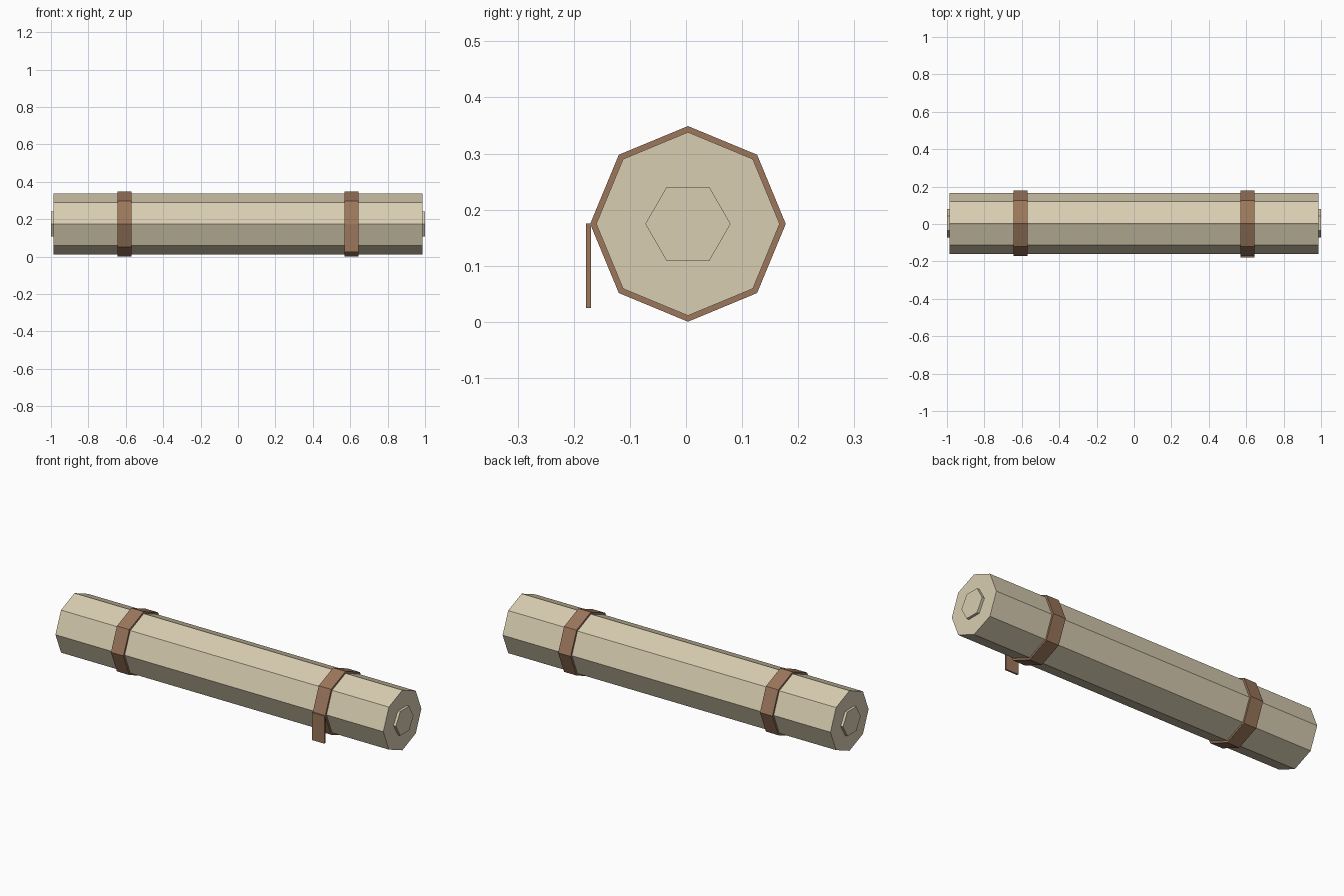
import bpy, bmesh, math
from mathutils import Vector

cube = bpy.data.objects.get("Cube")
if cube:
    bpy.data.objects.remove(cube, do_unlink=True)

AXIS_Y, AXIS_Z = 0.0035, 0.1747   # centre line of the roll


def material(name, rgb):
    m = bpy.data.materials.new(name)
    m.use_nodes = True
    m.diffuse_color = (*rgb, 1)
    m.node_tree.nodes["Principled BSDF"].inputs["Base Color"].default_value = (*rgb, 1)
    return m


cream = material("cream canvas", (0.69, 0.61, 0.44))
leather = material("brown leather", (0.33, 0.182, 0.106))


def finish(name, bm, mat):
    bmesh.ops.recalc_face_normals(bm, faces=bm.faces)
    mesh = bpy.data.meshes.new(name)
    bm.to_mesh(mesh)
    bm.free()
    mesh.materials.append(mat)
    obj = bpy.data.objects.new(name, mesh)
    bpy.context.collection.objects.link(obj)
    return obj


def ring(bm, x, radius, sides):
    pts = [2 * math.pi * i / sides for i in range(sides)]
    return [bm.verts.new((x, AXIS_Y + radius * math.cos(a), AXIS_Z + radius * math.sin(a)))
            for a in pts]


def skin(bm, a, b):
    n = len(a)
    for i in range(n):
        j = (i + 1) % n
        bm.faces.new((a[i], a[j], b[j], b[i]))


def prism(name, half_length, radius, sides, mat):
    bm = bmesh.new()
    a, b = (ring(bm, x, radius, sides) for x in (-half_length, half_length))
    skin(bm, a, b)
    bm.faces.new(a)
    bm.faces.new(b)
    return finish(name, bm, mat)


def strap(name, x, width, inner, outer):
    bm = bmesh.new()
    l, r = x - width / 2, x + width / 2
    loops = [ring(bm, px, rad, 8) for px, rad in ((l, outer), (r, outer), (r, inner), (l, inner))]
    for k in range(4):
        skin(bm, loops[k], loops[(k + 1) % 4])
    return finish(name, bm, leather)


# Rolled cloth and the inner core showing at both ends
prism("bedroll", 0.986, 0.1635, 8, cream)
prism("inner_core", 1.0, 0.076, 6, cream)

# Two straps around the roll
for side, x in (("right", -0.607), ("left", 0.607)):
    strap(side + "_strap", x, 0.075, 0.161, 0.1743)

# Loose strap end hanging at the front
bm = bmesh.new()
bmesh.ops.create_cube(bm, size=1)
bmesh.ops.scale(bm, vec=Vector((0.075, 0.009, 0.15)), verts=bm.verts)
bmesh.ops.translate(bm, vec=Vector((0.607, -0.1735, 0.1)), verts=bm.verts)
finish("strap_tail", bm, leather)
